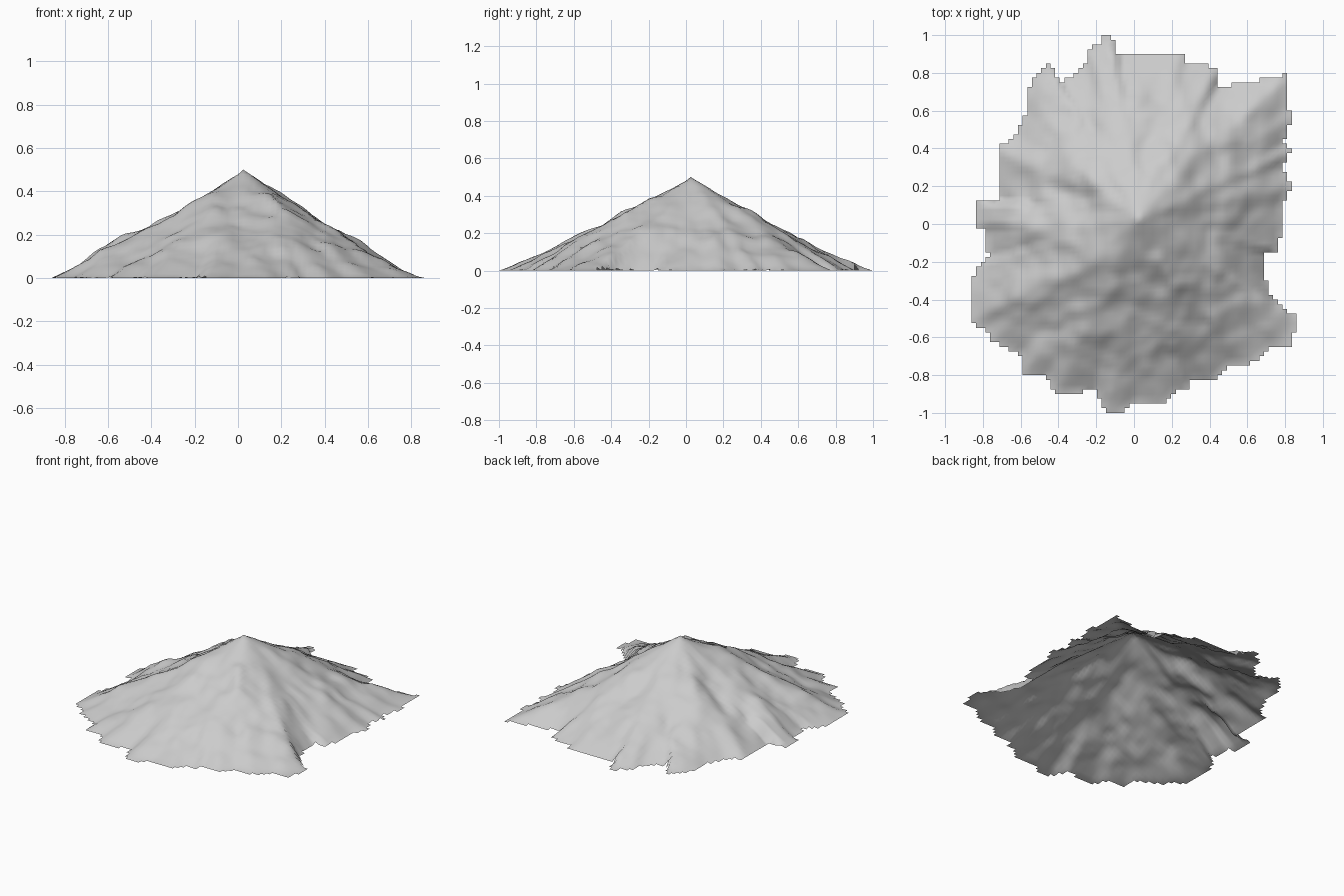
import bpy, bmesh, math
from mathutils import Vector, noise

if "Cube" in bpy.data.objects:
    bpy.data.objects.remove(bpy.data.objects["Cube"])

PEAK = Vector((0.03, 0.03))
HEIGHT = 0.5
HALF_X, HALF_Y, NX, NY = 0.86, 1.0, 70, 80

# Ragged foot of the mountain, seen from the top, clockwise from the north
FOOT = [(-.17, .97), (-.15, 1.01), (-.11, 1.01), (-.10, .90), (.25, .91), (.28, .86), (.44, .83),
        (.45, .73), (.53, .74), (.66, .76), (.81, .79), (.81, .61), (.84, .57),
        (.79, .42), (.84, .39), (.78, .30), (.83, .20), (.78, .10), (.79, .0),
        (.76, -.14), (.69, -.16), (.69, -.28), (.74, -.40), (.80, -.45), (.87, -.50),
        (.86, -.55), (.82, -.65), (.74, -.65), (.62, -.74), (.50, -.74), (.42, -.83),
        (.30, -.82), (.28, -.87), (.20, -.90), (.15, -.96), (.0, -.94), (-.09, -1.01),
        (-.15, -1.01), (-.20, -.88), (-.42, -.90), (-.46, -.81), (-.60, -.80),
        (-.60, -.69), (-.76, -.62), (-.78, -.55), (-.87, -.53), (-.87, -.37),
        (-.83, -.22), (-.77, -.18), (-.79, -.03), (-.84, -.02), (-.84, .13),
        (-.70, .12), (-.72, .23), (-.72, .40), (-.62, .48), (-.57, .60), (-.56, .70),
        (-.52, .79), (-.45, .85), (-.40, .75), (-.33, .78), (-.25, .85), (-.24, .92)]

# Ridges (positive) and gullies (negative): start, end, width, amount
RIDGES = [((.48, .46), (.78, .74), .08, .03), ((-.70, .38), (-.20, .24), .08, .025),
          ((-.62, .20), (-.25, .15), .06, -.015), ((-.66, -.04), (-.58, -.03), .11, .045),
          ((-.24, .03), (-.18, .03), .08, -.012), ((-.15, -.16), (-.72, -.46), .08, .025),
          ((-.10, -.25), (-.30, -.65), .07, .02), ((.22, .20), (.28, .45), .07, .02),
          ((.36, .25), (.55, .38), .07, -.012), ((.15, -.20), (.22, -.60), .08, .02),
          ((.35, -.15), (.75, -.50), .08, .015)]


def foot_radius(ang):
    """Distance from the peak to the foot outline in one direction."""
    d = Vector((math.cos(ang), math.sin(ang)))
    best = 0.0
    for i, p in enumerate(FOOT):
        a = Vector(p) - PEAK
        e = Vector(FOOT[(i + 1) % len(FOOT)]) - PEAK - a
        den = d.x * e.y - d.y * e.x
        if abs(den) < 1e-9:
            continue
        s = (a.x * e.y - a.y * e.x) / den
        u = (a.x * d.y - a.y * d.x) / den
        if s > 0 and 0 <= u <= 1:
            best = max(best, s)
    return best


STEPS = 720
RADIUS = [foot_radius(2 * math.pi * i / STEPS) for i in range(STEPS)]
SMOOTH = [sum(RADIUS[(i + k) % STEPS] for k in range(-60, 61)) / 121 for i in range(STEPS)]


def lookup(table, ang):
    f = (ang / (2 * math.pi)) % 1.0 * STEPS
    i = int(f)
    return table[i % STEPS] + (table[(i + 1) % STEPS] - table[i % STEPS]) * (f - i)


def ridge(p, start, end, width, amount):
    a, b = Vector(start), Vector(end)
    u = max(0, min(1, (p - a).dot(b - a) / (b - a).length_squared))
    d = (p - a.lerp(b, u)).length
    return amount * math.exp(-(d / width) ** 2)


def height(x, y):
    p = Vector((x, y))
    v = p - PEAK
    r, ang = v.length, math.atan2(v.y, v.x)
    if r < 1e-6:
        return HEIGHT
    big, mean = lookup(RADIUS, ang), lookup(SMOOTH, ang)
    t = min(r / big, 1.0)
    # even cone that bends to meet the ragged foot only near the bottom
    z = HEIGHT * (1 - r / mean) - HEIGHT * (1 - big / mean) * t ** 4
    fade = min(1, t * 3) * min(1, (1 - t) * 4)
    # downhill gullies and smaller rocky lumps
    c, s = math.cos(ang), math.sin(ang)
    z += fade * 0.018 * noise.noise(Vector((c * 4, s * 4, r * 2.5)))
    z += fade * 0.020 * noise.noise(Vector((x * 8, y * 8, 3.3)))
    z += fade * 0.010 * noise.noise(Vector((x * 15, y * 15, 8.1)))
    z += fade * (sum(ridge(p, *args) for args in RIDGES) - 0.009)
    return max(z, 0.004 + 0.05 * (1 - t))


# Mountain: a height grid that keeps only the cells inside the foot outline
bm = bmesh.new()
verts = {}


def corner(i, j):
    if (i, j) not in verts:
        x, y = HALF_X * (2 * i / NX - 1), HALF_Y * (2 * j / NY - 1)
        verts[i, j] = bm.verts.new((x, y, height(x, y)))
    return verts[i, j]


for i in range(NX):
    for j in range(NY):
        v = Vector((HALF_X * (2 * (i + .5) / NX - 1), HALF_Y * (2 * (j + .5) / NY - 1))) - PEAK
        if v.length < lookup(RADIUS, math.atan2(v.y, v.x)):
            bm.faces.new([corner(i, j), corner(i + 1, j), corner(i + 1, j + 1), corner(i, j + 1)])

# Rest the lowest point on the ground, then set the sharp summit
low = min(v.co.z for v in bm.verts)
for v in bm.verts:
    v.co.z -= low
top = min(bm.verts, key=lambda v: (v.co.xy - PEAK).length)
top.co.z = HEIGHT
for f in bm.faces:
    f.smooth = True

mesh = bpy.data.meshes.new("mountain")
bm.to_mesh(mesh)
bm.free()
rock = bpy.data.materials.new("rock grey")
rock.diffuse_color = (0.6, 0.6, 0.6, 1)
rock.use_nodes = True
rock.node_tree.nodes["Principled BSDF"].inputs["Base Color"].default_value = rock.diffuse_color
mesh.materials.append(rock)
bpy.context.collection.objects.link(bpy.data.objects.new("mountain", mesh))
